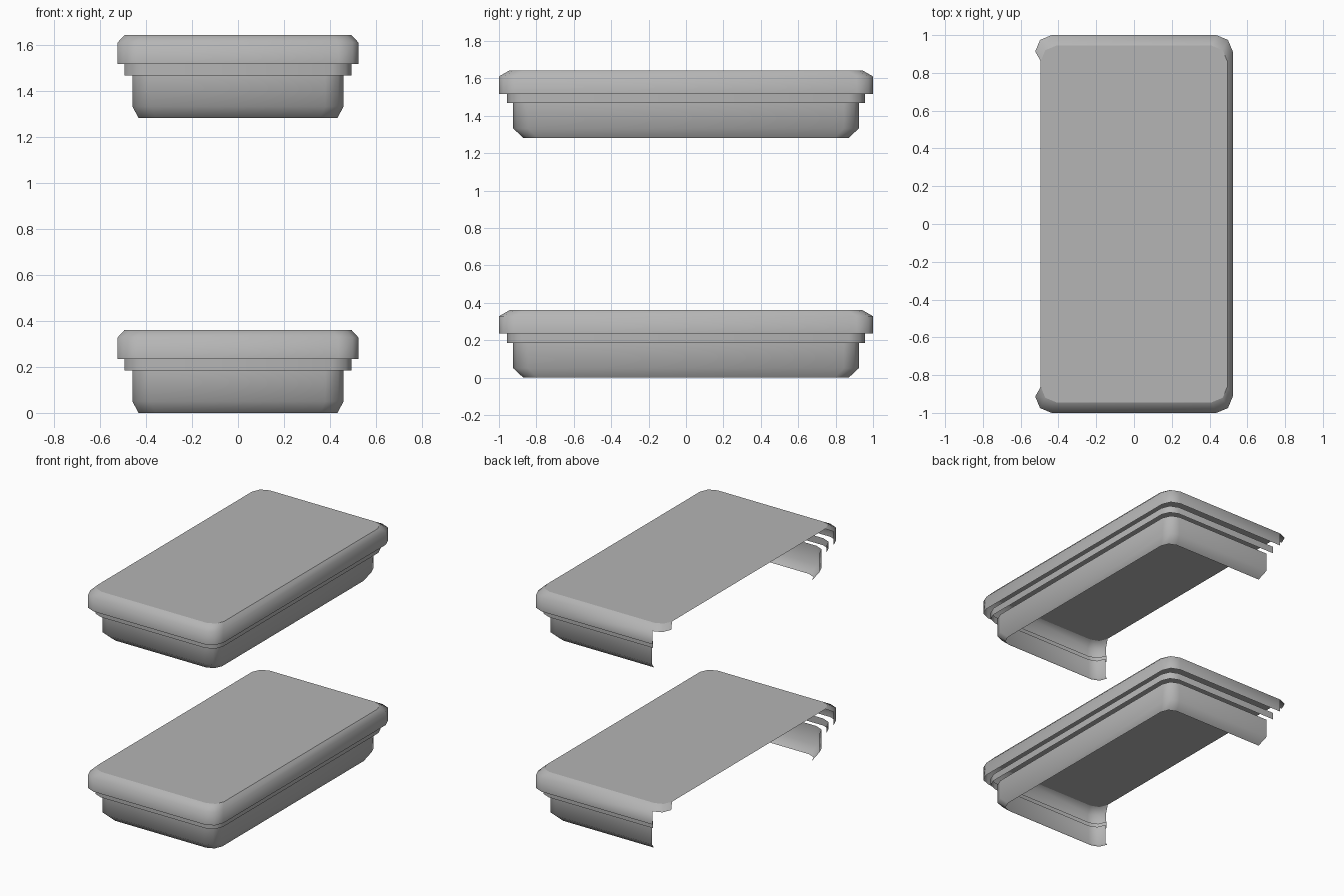
import bpy, bmesh, math

if "Cube" in bpy.data.objects:
    bpy.data.objects.remove(bpy.data.objects["Cube"])

LEVEL_HEIGHTS = (0.0, 1.282)
HX, HY, RADIUS = 0.523, 1.0, 0.087
INSET = 0.944  # scale of the bevelled rims

grey = bpy.data.materials.new("dark_grey")
grey.diffuse_color = (0.46, 0.46, 0.46, 1)
grey.use_nodes = True
grey.node_tree.nodes["Principled BSDF"].inputs["Base Color"].default_value = grey.diffuse_color


def outline(hx, hy, r):
    """Rounded rectangle, counter-clockwise, left open along the -x side."""
    corners = ((-1, -1, 180), (1, -1, 270), (1, 1, 0), (-1, 1, 90))
    pts = []
    for sx, sy, start in corners:
        for k in range(3):
            a = math.radians(start + 45 * k)
            pts.append((sx * (hx - r) + r * math.cos(a),
                        sy * (hy - r) + r * math.sin(a)))
    return pts


def finish(name, bm, z):
    mesh = bpy.data.meshes.new(name)
    bm.to_mesh(mesh)
    bm.free()
    mesh.materials.append(grey)
    obj = bpy.data.objects.new(name, mesh)
    obj.location.z = z
    bpy.context.collection.objects.link(obj)
    return obj


def wall(name, hx, hy, r, rings, z, full_ring=None):
    """Band of quads through (height, scale) rings, following the open outline.
    It stops before the back left corner, except on the row full_ring."""
    bm = bmesh.new()
    pts = outline(hx, hy, r)
    rows = [[bm.verts.new((x * s, y * s, h)) for x, y in pts] for h, s in rings]
    for j, (low, high) in enumerate(zip(rows, rows[1:])):
        for i in range(len(pts) - (1 if j == full_ring else 3)):
            bm.faces.new((low[i], low[i + 1], high[i + 1], high[i])).smooth = True
    loose = [v for v in bm.verts if not v.link_faces]
    bmesh.ops.delete(bm, geom=loose, context='VERTS')
    return finish(name, bm, z)


for name, z in zip(("lower", "upper"), LEVEL_HEIGHTS):
    # flat top panel
    bm = bmesh.new()
    bm.faces.new([bm.verts.new((x * INSET, y * INSET, 0.36))
                  for x, y in outline(HX, HY, RADIUS)])
    finish(name + "_top_panel", bm, z)

    # overhanging lip; only its bevelled rim wraps the back left corner
    wall(name + "_lip", HX, HY, RADIUS,
         ((0.235, 1), (0.328, 1), (0.36, INSET)), z, full_ring=1)
    # narrow recessed band
    wall(name + "_middle_band", 0.493, 0.956, 0.083,
         ((0.185, 1), (0.235, 1)), z)
    # tray side with bevelled lower rim, open underneath
    wall(name + "_tray_side", 0.459, 0.924, 0.08,
         ((0.0, 0.942), (0.05, 1), (0.185, 1)), z)
